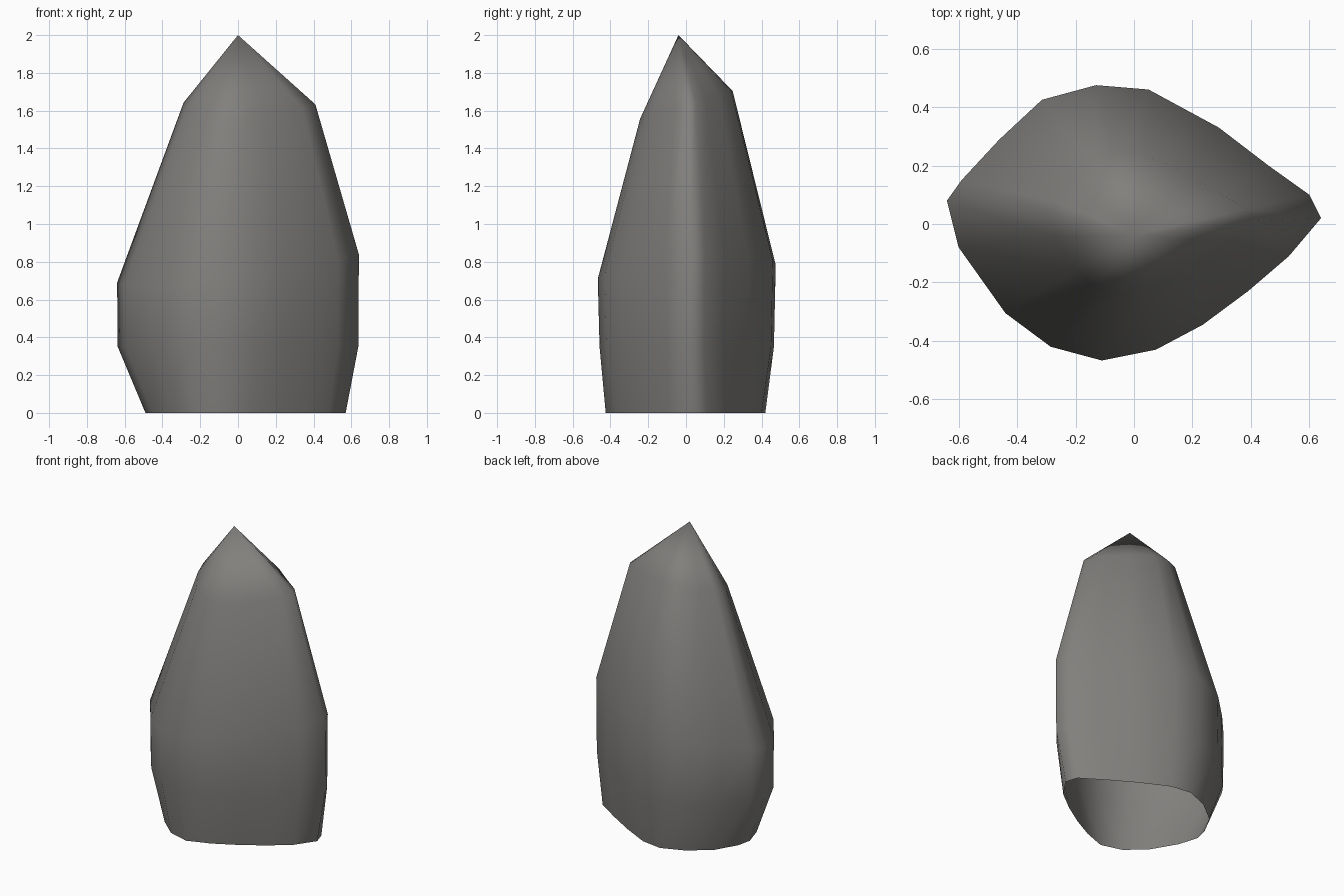
import bpy
import bmesh

cube = bpy.data.objects.get("Cube")
if cube:
    bpy.data.objects.remove(cube, do_unlink=True)

# Stone colour
stone = bpy.data.materials.new("dark_grey_stone")
stone.use_nodes = True
colour = (0.22, 0.215, 0.205, 1.0)
stone.diffuse_color = colour
shader = stone.node_tree.nodes["Principled BSDF"]
shader.inputs["Base Color"].default_value = colour
shader.inputs["Roughness"].default_value = 0.9

# Outline of the foot, counter-clockwise from the sharp left edge
foot = [(.57, .03), (.545, .11), (.39, .21), (.22, .31), (.04, .40), (-.1, .42),
        (-.25, .36), (-.39, .25), (-.47, .11), (-.49, .02), (-.45, -.11), (-.35, -.28),
        (-.23, -.385), (-.09, -.425), (.06, -.37), (.21, -.29), (.35, -.2), (.48, -.1)]

# Outline of the widest part, point for point with the foot
belly = [(.64, .02), (.6, .1), (.46, .2), (.29, .33), (.05, .46), (-.13, .475),
         (-.315, .425), (-.46, .29), (-.59, .15), (-.64, .08), (-.6, -.08), (-.44, -.305),
         (-.285, -.42), (-.11, -.467), (.075, -.43), (.235, -.345), (.39, -.23), (.53, -.11)]


def shoulder_point(x, y):
    """Pull the belly outline in, more on the right than on the left."""
    sx = x * (.64 if x > 0 else .45)
    sy = y * .52
    return (sx, sy, 1.63 + .3 * sy)


# Loft the rings and close them to the peak; the foot stays open
rings = [
    [(x, y, 0) for x, y in foot],
    [(x * .995, y * .98, .35) for x, y in belly],
    [(x, y, .76 + .12 * x + .08 * y) for x, y in belly],
    [shoulder_point(x, y) for x, y in belly],
]
bm = bmesh.new()
loops = [[bm.verts.new(p) for p in ring] for ring in rings]
count = len(foot)
for low, high in zip(loops, loops[1:]):
    for i in range(count):
        j = (i + 1) % count
        bm.faces.new((low[i], low[j], high[j], high[i]))
peak = bm.verts.new((0, -.04, 2))
for i in range(count):
    bm.faces.new((loops[-1][i], loops[-1][(i + 1) % count], peak))
for face in bm.faces:
    face.smooth = True

mesh = bpy.data.meshes.new("standing_rock")
bm.to_mesh(mesh)
bm.free()
mesh.materials.append(stone)
rock = bpy.data.objects.new("standing_rock", mesh)
bpy.context.collection.objects.link(rock)
